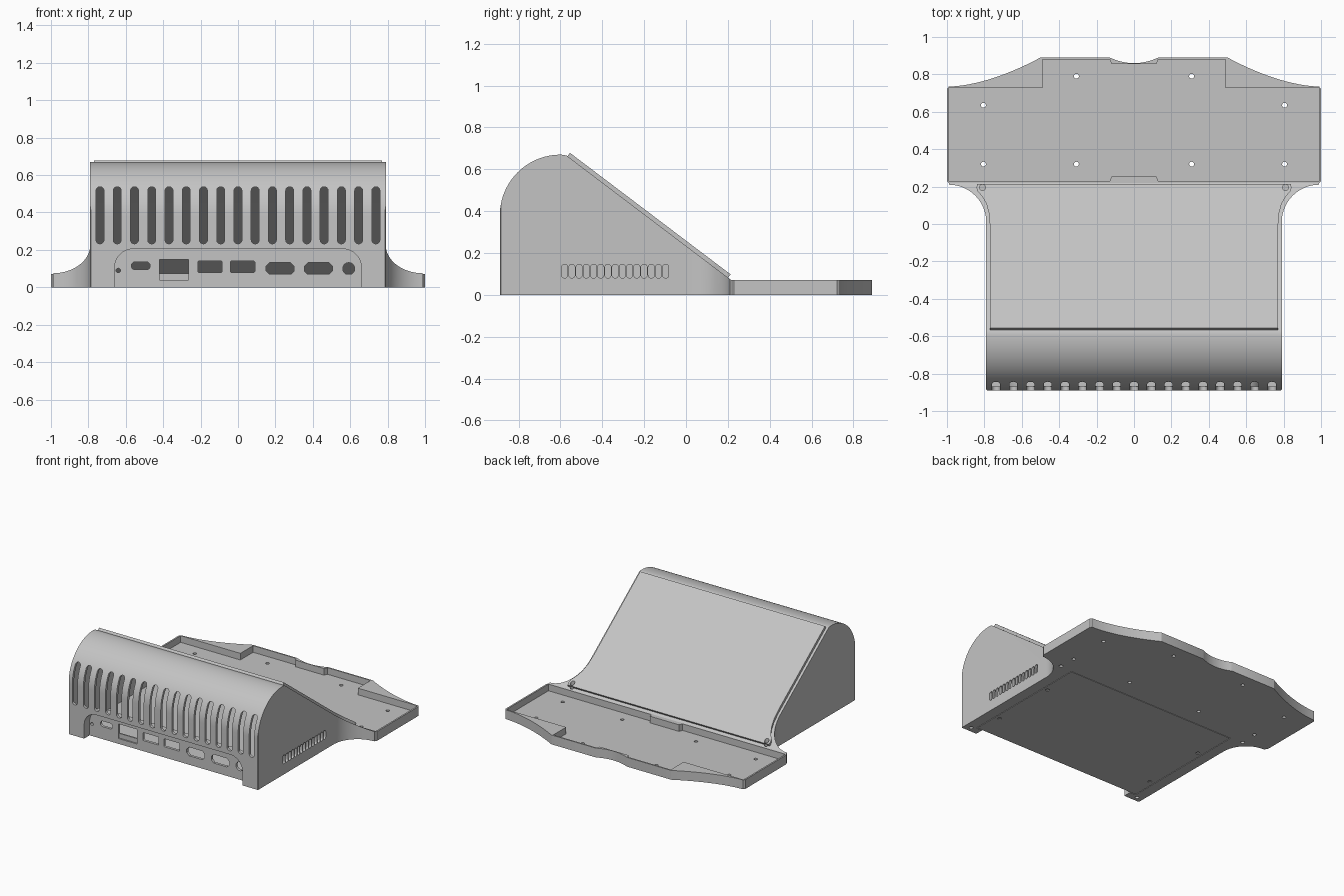
import bpy, bmesh, math
from mathutils import Vector

cube = bpy.data.objects.get("Cube")
if cube:
    bpy.data.objects.remove(cube, do_unlink=True)

grey = bpy.data.materials.new("light_grey_plastic")
grey.use_nodes = True
COLOUR = (0.55, 0.55, 0.55, 1)
grey.diffuse_color = COLOUR
grey.node_tree.nodes["Principled BSDF"].inputs["Base Color"].default_value = COLOUR


def prism(name, loops, axis, lo, hi):
    """Extrude closed 2D outlines along an axis from lo to hi."""
    place = {"X": lambda a, b, t: (t, a, b),
             "Y": lambda a, b, t: (a, t, b),
             "Z": lambda a, b, t: (a, b, t)}[axis]
    bm = bmesh.new()
    for loop in loops:
        low = [bm.verts.new(place(a, b, lo)) for a, b in loop]
        high = [bm.verts.new(place(a, b, hi)) for a, b in loop]
        bm.faces.new(low)
        bm.faces.new(high[::-1])
        for i in range(len(loop)):
            j = (i + 1) % len(loop)
            bm.faces.new((low[i], high[i], high[j], low[j]))
    bmesh.ops.recalc_face_normals(bm, faces=bm.faces)
    mesh = bpy.data.meshes.new(name)
    bm.to_mesh(mesh)
    bm.free()
    mesh.materials.append(grey)
    ob = bpy.data.objects.new(name, mesh)
    bpy.context.collection.objects.link(ob)
    return ob


def boolean(target, tool, operation="DIFFERENCE", keep=False):
    """Apply a boolean and drop the tool object."""
    mod = target.modifiers.new("cut", "BOOLEAN")
    mod.operation, mod.object, mod.solver = operation, tool, "EXACT"
    bpy.context.view_layer.objects.active = target
    bpy.ops.object.modifier_apply(modifier=mod.name)
    if not keep:
        bpy.data.objects.remove(tool, do_unlink=True)


def arc(cx, cy, r, start, end, n=16):
    angles = [math.radians(start + (end - start) * i / n) for i in range(n + 1)]
    return [(cx + r * math.cos(a), cy + r * math.sin(a)) for a in angles]


def rounded(cx, cy, w, h, r, n=6):
    """Rectangle with round corners, or chamfered ones when n is 1."""
    x, y = w / 2 - r, h / 2 - r
    pts = []
    for k, (sx, sy) in enumerate(((1, 1), (-1, 1), (-1, -1), (1, -1))):
        pts += arc(cx + sx * x, cy + sy * y, r, 90 * k, 90 * k + 90, n)
    return [p for i, p in enumerate(pts) if (Vector(p) - Vector(pts[i - 1])).length > 1e-5]


def box(x0, x1, y0, y1):
    return [(x0, y0), (x1, y0), (x1, y1), (x0, y1)]


def mirrored(right):
    """Close an outline by mirroring its right half."""
    return right + [(-x, y) for x, y in reversed(right)]


def circles(points, r):
    return [arc(x, y, r, 0, 345, 23) for x, y in points]


def both(points):
    return [(s * x, y) for x, y in points for s in (1, -1)]


# Housing: side profile crossed with a plan that flares towards the tray
top, foot = Vector((-0.57, 0.665)), Vector((0.21, 0.075))
profile = [(0.22, 0), (-0.89, 0)] + arc(-0.6, 0.38, 0.29, 180, 90, 24)
profile += [(-0.585, 0.669), tuple(top), tuple(foot), (0.22, 0.07)]
body = prism("housing", [profile], "X", -1.1, 1.1)
plan = [(0.785, -0.89), (0.79, -0.885)] + arc(0.99, 0.01, 0.2, 180, 90, 20) + [(0.99, 0.22)]
boolean(body, prism("plan", [mirrored(plan)], "Z", -0.1, 1), "INTERSECT")

# Hollow inside, leaving a hood around the arched port recess
inner = [(0.17, 0.02), (-0.87, 0.02)] + arc(-0.6, 0.38, 0.27, 180, 90, 24)
inner += [(-0.585, 0.645), (0.17, 0.075)]
void = prism("void", [inner], "X", -0.77, 0.77)


def arch(half, height, r):
    return mirrored([(half, -0.1), (half, height - r)] + arc(half - r, height - r, r, 0, 90, 10))


boolean(void, prism("hood", [arch(0.675, 0.22, 0.115)], "Y", -1, -0.805))
boolean(body, void)
boolean(body, prism("recess", [arch(0.66, 0.205, 0.1)], "Y", -1, -0.825))

# Tall ventilation slots across the curved front
slots = [rounded(-0.738 + 0.0922 * i, 0.385, 0.042, 0.305, 0.0205) for i in range(17)]
boolean(body, prism("slots", slots, "Y", -1, -0.7))

# Connector openings
ports = [rounded(-0.52, 0.115, 0.1, 0.042, 0.02),
         box(-0.42, -0.265, 0.075, 0.15),
         rounded(-0.15, 0.11, 0.13, 0.06, 0.006),
         rounded(0.025, 0.11, 0.13, 0.06, 0.006),
         rounded(0.225, 0.1, 0.15, 0.065, 0.02, 1),
         rounded(0.43, 0.1, 0.15, 0.065, 0.02, 1)]
ports += circles([(-0.64, 0.09)], 0.012) + circles([(0.592, 0.1)], 0.032)
boolean(body, prism("ports", ports, "Y", -0.9, -0.75))
boolean(body, prism("card_step", [box(-0.42, -0.265, 0.04, 0.08)], "Y", -0.9, -0.815))

# Small vents through one side wall
vents = [rounded(-0.58 + 0.0345 * i, 0.113, 0.029, 0.066, 0.0144) for i in range(15)]
boolean(body, prism("vents", vents, "X", 0.7, 0.9))

# Bottom cover set into a shallow pocket, with screw holes
boolean(body, prism("pocket", [box(-0.71, 0.71, -0.83, 0.18)], "Z", -0.1, 0.006))
cover = prism("bottom_cover", [box(-0.706, 0.706, -0.825, 0.176)], "Z", 0, 0.007)
boolean(body, prism("corner_holes", circles(both([(0.74, -0.85), (0.81, 0.19)]), 0.014),
                    "Z", -0.1, 0.015))
boolean(cover, prism("cover_holes", circles(both([(0.67, -0.63), (0.67, -0.12)]), 0.014),
                    "Z", -0.1, 0.1))

# Sloping front panel lying on the housing
along = (foot - top).normalized()
normal = Vector((-along.y, along.x))
start, end = top + along * 0.004, foot - along * 0.011
slab = [start - normal * 0.005, end - normal * 0.005, end + normal * 0.02, start + normal * 0.02]
panel = prism("sloping_panel", [[tuple(p) for p in slab]], "X", -1, 1)
edge = [(0.771, -0.7), (0.771, 0), (0.776, 0.06), (0.79, 0.11), (0.812, 0.148),
        (0.836, 0.175), (0.842, 0.195), (0.83, 0.25)]
boolean(panel, prism("panel_plan", [mirrored(edge)], "Z", -0.1, 1), "INTERSECT")
screws = prism("screws", circles(both([(0.81, 0.195)]), 0.016), "Z", 0.045, 0.4)
boolean(body, screws, keep=True)
boolean(panel, screws)

# Tray with a curved back edge and finger dip
outline = [(0.985, 0.215), (1, 0.23), (1, 0.722), (0.99, 0.735)]
for i in range(1, 15):
    t = i / 14
    outline.append((0.99 - 0.49 * t, 0.735 + 0.155 * t ** 1.7))
outline += [(0.13 - 0.013 * i, 0.86 + 0.03 * (1 - i / 10) ** 2) for i in range(10)]
tray = prism("tray", [mirrored(outline)], "Z", 0, 0.07)
well = [(0.12, 0.255), (0.13, 0.228), (0.988, 0.228), (0.988, 0.728),
        (0.49, 0.728), (0.49, 0.88), (0.13, 0.88), (0.12, 0.855)]
boolean(tray, prism("well", [mirrored(well)], "Z", 0.02, 0.2))
holes = both([(0.805, 0.635), (0.805, 0.32), (0.308, 0.79), (0.308, 0.32)])
boolean(tray, prism("tray_holes", circles(holes, 0.013), "Z", -0.1, 0.1))

# Smooth curves, sharp corners
bpy.ops.object.select_all(action="DESELECT")
for ob in (body, cover, panel, tray):
    ob.select_set(True)
bpy.context.view_layer.objects.active = body
bpy.ops.object.shade_smooth_by_angle(angle=math.radians(25))
